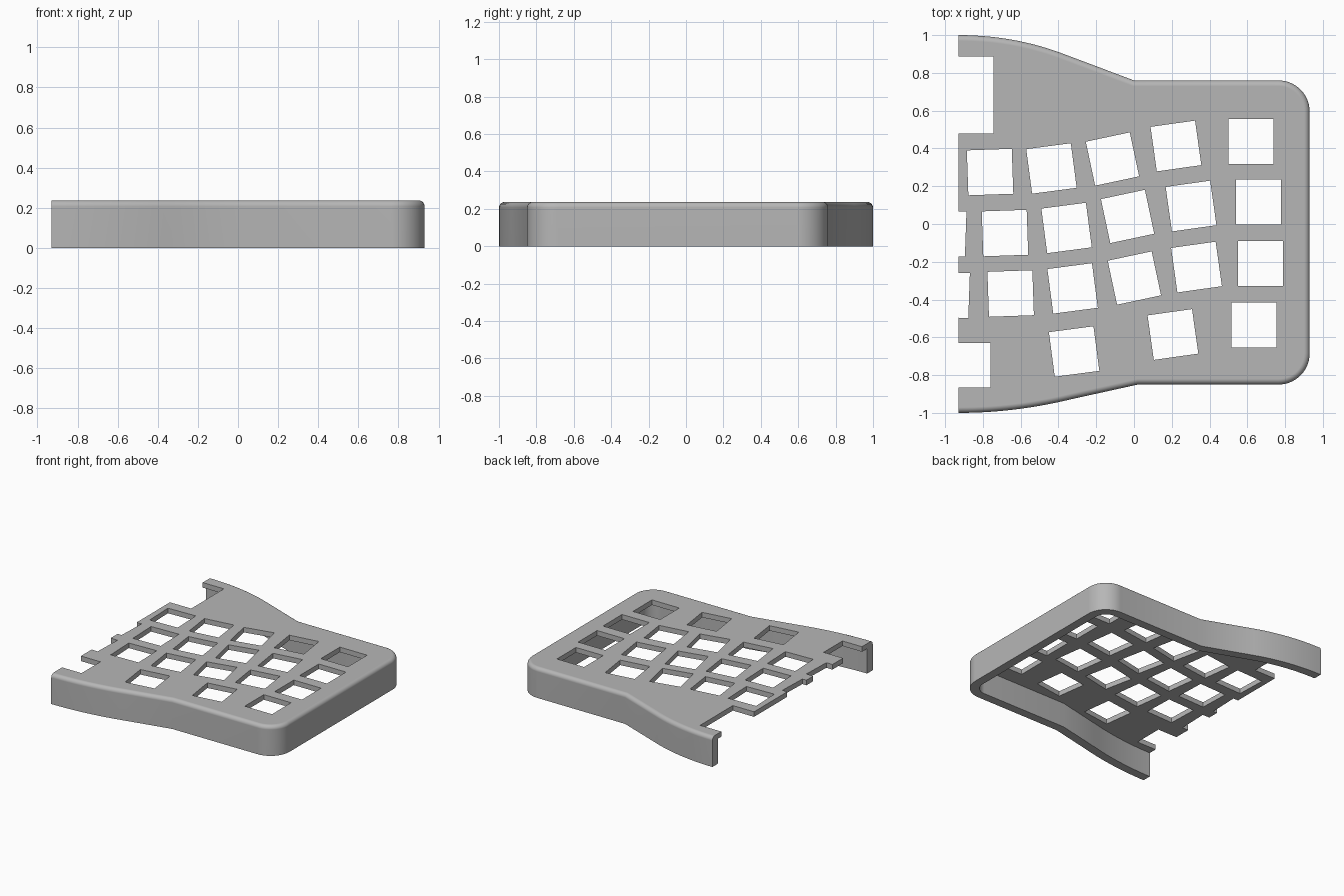
import bpy, bmesh
from math import radians, cos, sin
from mathutils import Vector, Matrix

if "Cube" in bpy.data.objects:
    bpy.data.objects.remove(bpy.data.objects["Cube"])

HEIGHT, WALL, PLATE, FILLET = 0.237, 0.07, 0.04, 0.03
SIDE, KEY, RADIUS = 0.93, 0.238, 0.165

grey = bpy.data.materials.new("plain grey")
grey.use_nodes = True
grey.diffuse_color = (0.47, 0.47, 0.47, 1)
grey.node_tree.nodes["Principled BSDF"].inputs["Base Color"].default_value = (0.47, 0.47, 0.47, 1)


def curve(a, b, c, steps=14):
    a, b, c = Vector(a), Vector(b), Vector(c)
    return [a * (1 - t) ** 2 + b * 2 * t * (1 - t) + c * t * t
            for t in (i / steps for i in range(steps + 1))]


def arc(cx, cy, start, steps=14):
    angles = [radians(start + 90 * i / steps) for i in range(steps + 1)]
    return [Vector((cx + RADIUS * cos(a), cy + RADIUS * sin(a))) for a in angles]


def inset(path, dist):
    """Offset an open counter-clockwise path to its left, with mitred joints."""
    result = []
    for i, p in enumerate(path):
        d1 = (p - path[i - 1]).normalized() if i else None
        d2 = (path[i + 1] - p).normalized() if i < len(path) - 1 else d1
        d1 = d1 or d2
        n1, n2 = Vector((-d1.y, d1.x)), Vector((-d2.y, d2.x))
        result.append(p + (n1 + n2) * dist / (1 + n1.dot(n2)))
    return result


def to_object(name, bm):
    bmesh.ops.recalc_face_normals(bm, faces=bm.faces)
    mesh = bpy.data.meshes.new(name)
    bm.to_mesh(mesh)
    bm.free()
    obj = bpy.data.objects.new(name, mesh)
    bpy.context.collection.objects.link(obj)
    mesh.materials.append(grey)
    return obj


def prism(path, z0, z1):
    bm = bmesh.new()
    base = bm.faces.new([bm.verts.new((p.x, p.y, z0)) for p in path])
    top = bmesh.ops.extrude_face_region(bm, geom=[base])["geom"]
    bmesh.ops.translate(bm, vec=(0, 0, z1 - z0),
                        verts=[v for v in top if isinstance(v, bmesh.types.BMVert)])
    return bm


def add_box(bm, x, y, z, sx, sy, sz, turn=0):
    matrix = (Matrix.Translation((x, y, z)) @ Matrix.Rotation(radians(turn), 4, "Z")
              @ Matrix.Diagonal((sx, sy, sz, 1)))
    bmesh.ops.create_cube(bm, size=1, matrix=matrix)


# Outline of the shell, run past the open side so it can be trimmed flat
outline = [Vector((-1.3, -1))]
outline += curve((-SIDE, -1), (-0.63, -1), (-0.33, -0.927))
outline += [Vector((0.02, -0.85))]
outline += arc(SIDE - RADIUS, -0.85 + RADIUS, -90)
outline += arc(SIDE - RADIUS, 0.76 - RADIUS, 0)
outline += [Vector((0, 0.76))]
outline += curve((-0.38, 0.903), (-0.64, 1), (-SIDE, 1))
outline += [Vector((-1.3, 1))]

# Shell with a rounded upper rim
bm = prism(outline, 0, HEIGHT)
rim = [e for e in bm.edges if all(v.co.z > HEIGHT - 0.001 for v in e.verts)
       and not all(v.co.x < -1.29 for v in e.verts)]
bmesh.ops.bevel(bm, geom=rim, offset=FILLET, segments=5, profile=0.5, affect="EDGES")
case = to_object("keyboard_case_shell", bm)

# Hollow underside
inner = inset(outline, WALL)
inner[0].x = inner[-1].x = -1.5
cavity = to_object("cavity_cutter", prism(inner, -0.1, HEIGHT - PLATE))

# Key openings by column: turn angle, then centres
columns = [
    (-2, [(-1.01, -0.05), (-0.992, -0.375)]),
    (2, [(-0.762, 0.275), (-0.683, -0.048), (-0.653, -0.368)]),
    (7.5, [(-0.437, 0.294), (-0.357, -0.021), (-0.325, -0.341), (-0.317, -0.675)]),
    (12, [(-0.114, 0.344), (-0.034, 0.04), (0.002, -0.286)]),
    (8, [(0.222, 0.413), (0.302, 0.095), (0.331, -0.228), (0.206, -0.585)]),
    (0, [(0.619, 0.437), (0.659, 0.116), (0.669, -0.209), (0.635, -0.534)]),
]
bm = bmesh.new()
for turn, centres in columns:
    for x, y in centres:
        add_box(bm, x, y, HEIGHT, KEY, KEY, 0.2, turn)

# Two square notches on the open side
for right, low, high in [(-0.745, 0.48, 0.888), (-0.76, -0.865, -0.63)]:
    add_box(bm, right - 0.3, (low + high) / 2, HEIGHT, 0.6, high - low, 0.2)
openings = to_object("openings_cutter", bm)

# Flat trim of the open side
bm = bmesh.new()
add_box(bm, -SIDE - 0.5, 0, 0, 1, 3, 2)
trim = to_object("trim_cutter", bm)

cutters = [cavity, trim, openings]
for cutter in cutters:
    cutter.hide_render = True
    mod = case.modifiers.new(cutter.name, "BOOLEAN")
    mod.operation, mod.solver, mod.object = "DIFFERENCE", "EXACT", cutter

# Bake the cuts and discard the cutters
bpy.context.view_layer.update()
graph = bpy.context.evaluated_depsgraph_get()
baked = bpy.data.meshes.new_from_object(case.evaluated_get(graph))
case.modifiers.clear()
case.data = baked
for cutter in cutters:
    bpy.data.objects.remove(cutter)
baked.materials.clear()
baked.materials.append(grey)
for face in baked.polygons:
    face.material_index = 0

# Smooth curves with crisp edges
bpy.ops.object.select_all(action="DESELECT")
case.select_set(True)
bpy.context.view_layer.objects.active = case
bpy.ops.object.shade_smooth_by_angle(angle=radians(30))
normals = case.modifiers.new("even_shading", "WEIGHTED_NORMAL")
normals.keep_sharp = True
